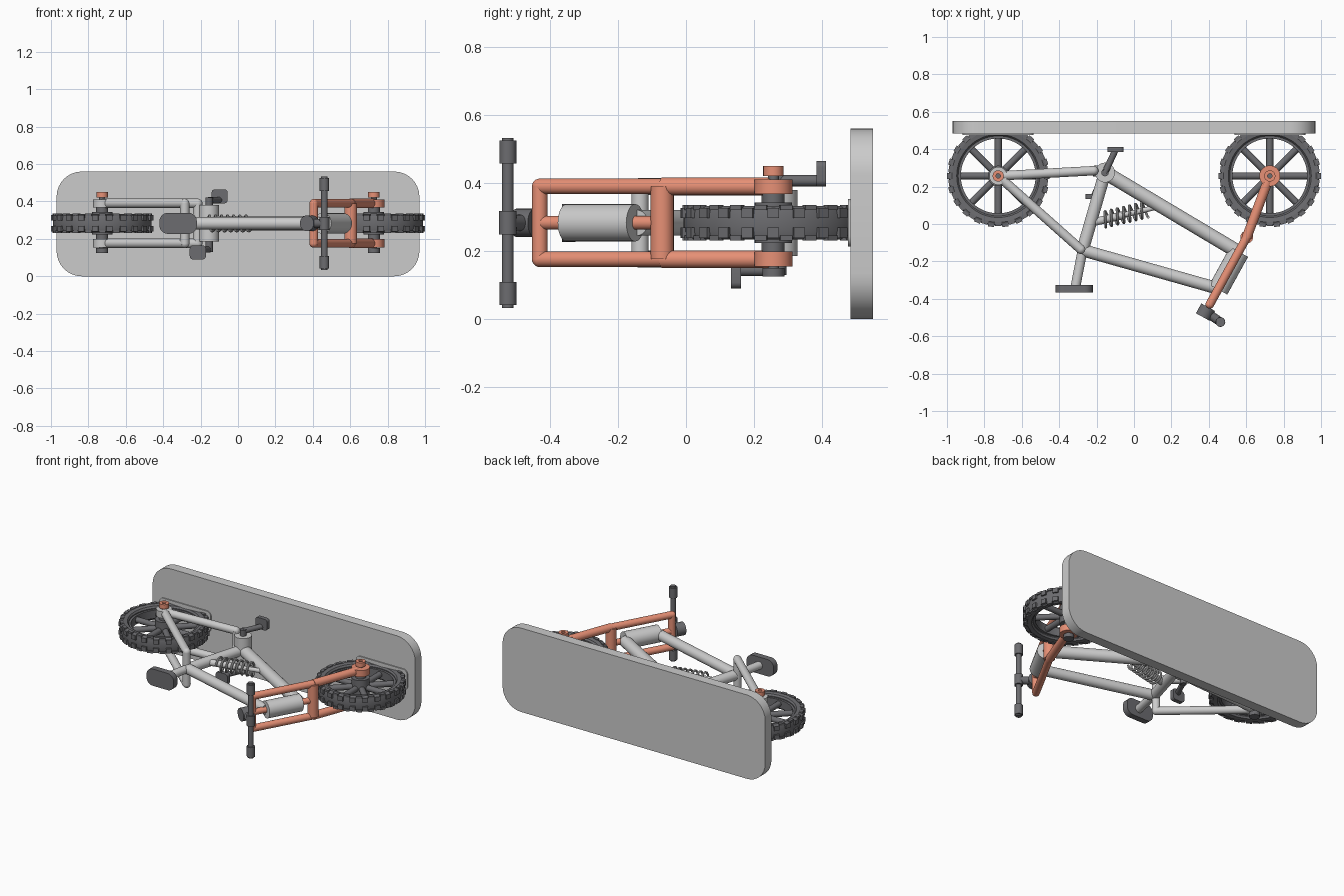
import bpy, bmesh
from math import sin, cos, pi
from mathutils import Vector, Matrix

if "Cube" in bpy.data.objects:
    bpy.data.objects.remove(bpy.data.objects["Cube"])

ZC = 0.283          # centre plane of the bicycle, which lies on its side
HALF = 0.107        # offset of fork legs and rear stays from that plane
REAR, FRONT, AXLE_Y = -0.726, 0.726, 0.257


def material(name, rgb):
    m = bpy.data.materials.new(name)
    m.diffuse_color = (*rgb, 1)
    m.use_nodes = True
    m.node_tree.nodes["Principled BSDF"].inputs["Base Color"].default_value = m.diffuse_color
    return m


DARK = material("dark_grey", (0.15, 0.15, 0.16))
CORAL = material("coral", (0.80, 0.28, 0.18))


def finish(name, bm, mat=None):
    bmesh.ops.recalc_face_normals(bm, faces=bm.faces)
    me = bpy.data.meshes.new(name)
    bm.to_mesh(me)
    bm.free()
    ob = bpy.data.objects.new(name, me)
    bpy.context.collection.objects.link(ob)
    if mat:
        me.materials.append(mat)
    return ob


def add_cyl(bm, a, b, r, r2=None, seg=24):
    a, b = Vector(a), Vector(b)
    rot = (b - a).to_track_quat('Z', 'Y').to_matrix().to_4x4()
    bmesh.ops.create_cone(bm, cap_ends=True, segments=seg, radius1=r,
                          radius2=r if r2 is None else r2, depth=(b - a).length,
                          matrix=Matrix.Translation((a + b) / 2) @ rot)


def tube(name, pts, r, mat=None, joints=True):
    """Round tube through points, with ball joints where it bends."""
    bm = bmesh.new()
    for a, b in zip(pts, pts[1:]):
        add_cyl(bm, a, b, r)
    for p in pts[1:-1] if joints else []:
        bmesh.ops.create_uvsphere(bm, u_segments=20, v_segments=12, radius=r,
                                  matrix=Matrix.Translation(p))
    return finish(name, bm, mat)


def disc(name, x, y, z0, z1, r, mat=None, seg=32):
    bm = bmesh.new()
    add_cyl(bm, (x, y, z0), (x, y, z1), r, seg=seg)
    return finish(name, bm, mat)


def slab(name, x0, x1, y0, y1, z0, z1, r, mat=None):
    """Rounded rectangle in xz, extruded along y."""
    bm = bmesh.new()
    vs = []
    for k, (cx, cz) in enumerate([(x1 - r, z1 - r), (x0 + r, z1 - r),
                                  (x0 + r, z0 + r), (x1 - r, z0 + r)]):
        for i in range(9):
            t = k * pi / 2 + i * pi / 16
            vs.append(bm.verts.new((cx + r * cos(t), y0, cz + r * sin(t))))
    f = bm.faces.new(vs)
    ext = bmesh.ops.extrude_face_region(bm, geom=[f], use_keep_orig=True)["geom"]
    bmesh.ops.translate(bm, vec=(0, y1 - y0, 0),
                        verts=[v for v in ext if isinstance(v, bmesh.types.BMVert)])
    return finish(name, bm, mat)


def lathe(name, profile, x, y, mat, seg=64):
    """Closed (radius, z) profile turned about a z axle."""
    bm = bmesh.new()
    rings = [[bm.verts.new((x + r * cos(2 * pi * i / seg), y + r * sin(2 * pi * i / seg), ZC + z))
              for r, z in profile] for i in range(seg)]
    n = len(profile)
    for i in range(seg):
        a, b = rings[i], rings[(i + 1) % seg]
        for j in range(n):
            bm.faces.new((a[j], a[(j + 1) % n], b[(j + 1) % n], b[j]))
    return finish(name, bm, mat)


# Base plate with two shallow wheel pads
slab("base_plate", -0.97, 0.97, 0.484, 0.55, 0, 0.56, 0.135)
for side, x in (("rear", REAR), ("front", FRONT)):
    slab(side + "_wheel_pad", x - 0.19, x + 0.19, 0.477, 0.486, ZC - 0.07, ZC + 0.07, 0.03)


# Wheels: tyre, rim, tread blocks, spokes, hub and axle
def wheel(side, x):
    half = [(0.214, 0.034), (0.222, 0.045), (0.248, 0.049), (0.259, 0.043), (0.264, 0.025)]
    lathe(side + "_tyre", half + [(r, -z) for r, z in reversed(half)], x, AXLE_Y, DARK)
    lathe(side + "_rim", [(0.2, 0.028), (0.22, 0.028), (0.22, -0.028), (0.2, -0.028)],
          x, AXLE_Y, DARK)
    bm = bmesh.new()
    n = 22
    for i in range(n):
        for z, r, sx, sw, sz, shift in ((0.029, 0.265, 0.018, 0.034, 0.03, 0),
                                        (0.045, 0.256, 0.022, 0.036, 0.014, 0.5)):
            for s in (-1, 1):
                m = (Matrix.Translation((x, AXLE_Y, ZC)) @ Matrix.Rotation((i + shift) * 2 * pi / n, 4, 'Z')
                     @ Matrix.Translation((r, 0, s * z)) @ Matrix.Diagonal((sx, sw, sz, 1)))
                bmesh.ops.create_cube(bm, size=1, matrix=m)
    finish(side + "_tread", bm, DARK)
    bm = bmesh.new()
    for i in range(8):
        d = Vector((cos(i * pi / 4), sin(i * pi / 4), 0))
        c = Vector((x, AXLE_Y, ZC))
        add_cyl(bm, c + d * 0.02, c + d * 0.208, 0.019, seg=16)
    finish(side + "_spokes", bm, DARK)
    disc(side + "_hub", x, AXLE_Y, ZC - 0.06, ZC + 0.06, 0.055, DARK)
    disc(side + "_hub_core", x, AXLE_Y, ZC - 0.1, ZC + 0.1, 0.032, DARK)
    disc(side + "_axle", x, AXLE_Y, 0.13, 0.435, 0.016, DARK)
    disc(side + "_axle_end", x, AXLE_Y, 0.125, 0.15, 0.032, DARK)
    lathe(side + "_axle_nut", [(0.012, 0.137), (0.03, 0.137), (0.03, 0.167), (0.012, 0.167)],
          x, AXLE_Y, CORAL, 24)
    mat = CORAL if side == "front" else None
    for s in (-1, 1):
        z = ZC + s * 0.106
        disc(side + "_dropout", x, AXLE_Y, z - 0.022, z + 0.022, 0.056 if mat else 0.048, mat)


wheel("rear", REAR)
wheel("front", FRONT)

# Fork: two bent legs joined by two crossbars, and a steerer
TOP, CROWN = Vector((0.405, -0.43, ZC)), Vector((0.603, -0.07, ZC))
up, dn = Vector((0, 0, HALF)), Vector((0, 0, -HALF))
hub = Vector((FRONT, AXLE_Y, ZC))
tube("fork_legs", [hub + up, CROWN + up, TOP + up, TOP + dn, CROWN + dn, hub + dn], 0.023, CORAL)
tube("fork_crown", [CROWN + up, CROWN + dn], 0.034, CORAL)
for off in (up, dn):
    tube("fork_lower_leg", [CROWN + off * 1.0, hub + off], 0.026, CORAL)
tube("steerer", [TOP, CROWN], 0.02, CORAL)
axis = (CROWN - TOP).normalized()
mid = Vector((0.506, -0.25, ZC))
tube("head_tube", [mid - axis * 0.115, mid + axis * 0.115], 0.055)

# Stem, handlebar and grips
stem = TOP - axis * 0.045
bar = Vector((0.462, -0.524, ZC))
tube("stem_clamp", [stem - axis * 0.032, stem + axis * 0.028], 0.042, DARK)
tube("stem_arm", [stem, bar], 0.024, DARK)
disc("stem_bar_clamp", bar.x, bar.y, ZC - 0.035, ZC + 0.035, 0.026, DARK)
disc("handlebar", bar.x, bar.y, 0.033, 0.533, 0.017, DARK)
for s in (-1, 1):
    z = ZC + s * 0.208
    disc("grip", bar.x, bar.y, z - 0.034, z + 0.034, 0.025, DARK)

# Main frame
BB = Vector((-0.155, 0.275, ZC))
SEAT_LUG = Vector((-0.275, -0.14, ZC))
tube("down_tube", [BB, (0.55, -0.145, ZC)], 0.038)
tube("top_tube", [SEAT_LUG, (0.45, -0.345, ZC)], 0.033)
tube("seat_tube", [BB, SEAT_LUG], 0.033)
tube("seat_post", [SEAT_LUG, (-0.312, -0.33, ZC)], 0.026)
disc("bottom_bracket", BB.x, BB.y, ZC - 0.097, ZC + 0.097, 0.053)
slab("seat", -0.42, -0.22, -0.365, -0.325, ZC - 0.056, ZC + 0.056, 0.045, DARK)

# Rear stays with crossbars at both front ends
axle = Vector((REAR, AXLE_Y, ZC))
for name, end in (("chain_stays", Vector((-0.215, 0.285, ZC))),
                  ("seat_stays", Vector((-0.285, -0.135, ZC)))):
    tube(name, [axle + up, end + up, end + dn, axle + dn], 0.025)
tube("chain_stay_bridge", [(-0.215, 0.285, ZC), BB], 0.03)

# Shock absorber with coil spring
A, B = Vector((-0.215, 0.01, ZC)), Vector((0.12, 0.09, ZC))
tube("shock_rod", [A, B], 0.014)
tube("shock_body", [A, A.lerp(B, 0.5)], 0.021)
d = (B - A).normalized()
side = d.cross(Vector((0, 0, 1)))
N, TURNS = 144, 7
cu = bpy.data.curves.new("shock_spring", 'CURVE')
cu.dimensions, cu.bevel_depth, cu.bevel_resolution = '3D', 0.007, 2
cu.use_fill_caps = True
sp = cu.splines.new('POLY')
sp.points.add(N)
for i in range(N + 1):
    t = 2 * pi * TURNS * i / N
    p = A.lerp(B, 0.16 + 0.68 * i / N) + 0.042 * (side * cos(t) + Vector((0, 0, sin(t))))
    sp.points[i].co = (*p, 1)
spring = bpy.data.objects.new("shock_spring", cu)
bpy.context.collection.objects.link(spring)
bpy.context.view_layer.objects.active = spring
spring.select_set(True)
bpy.ops.object.convert(target='MESH')

# Cranks and pedals on opposite sides
disc("crank_spindle", BB.x, BB.y, 0.13, 0.42, 0.02, DARK)
for name, px, py, z, z0, z1 in (("upper", -0.098, 0.398, 0.407, 0.39, 0.465),
                                ("lower", -0.215, 0.147, 0.143, 0.09, 0.165)):
    tube(name + "_crank", [(BB.x, BB.y, z), (px, py, z)], 0.017, DARK)
    slab(name + "_pedal", px - 0.043, px + 0.043, py - 0.014, py + 0.014, z0, z1, 0.018, DARK)

# Smooth shading with sharp edges kept
bpy.ops.object.select_all(action='DESELECT')
for ob in bpy.context.scene.objects:
    ob.select_set(True)
    bpy.context.view_layer.objects.active = ob
bpy.ops.object.shade_smooth_by_angle(angle=0.6)
